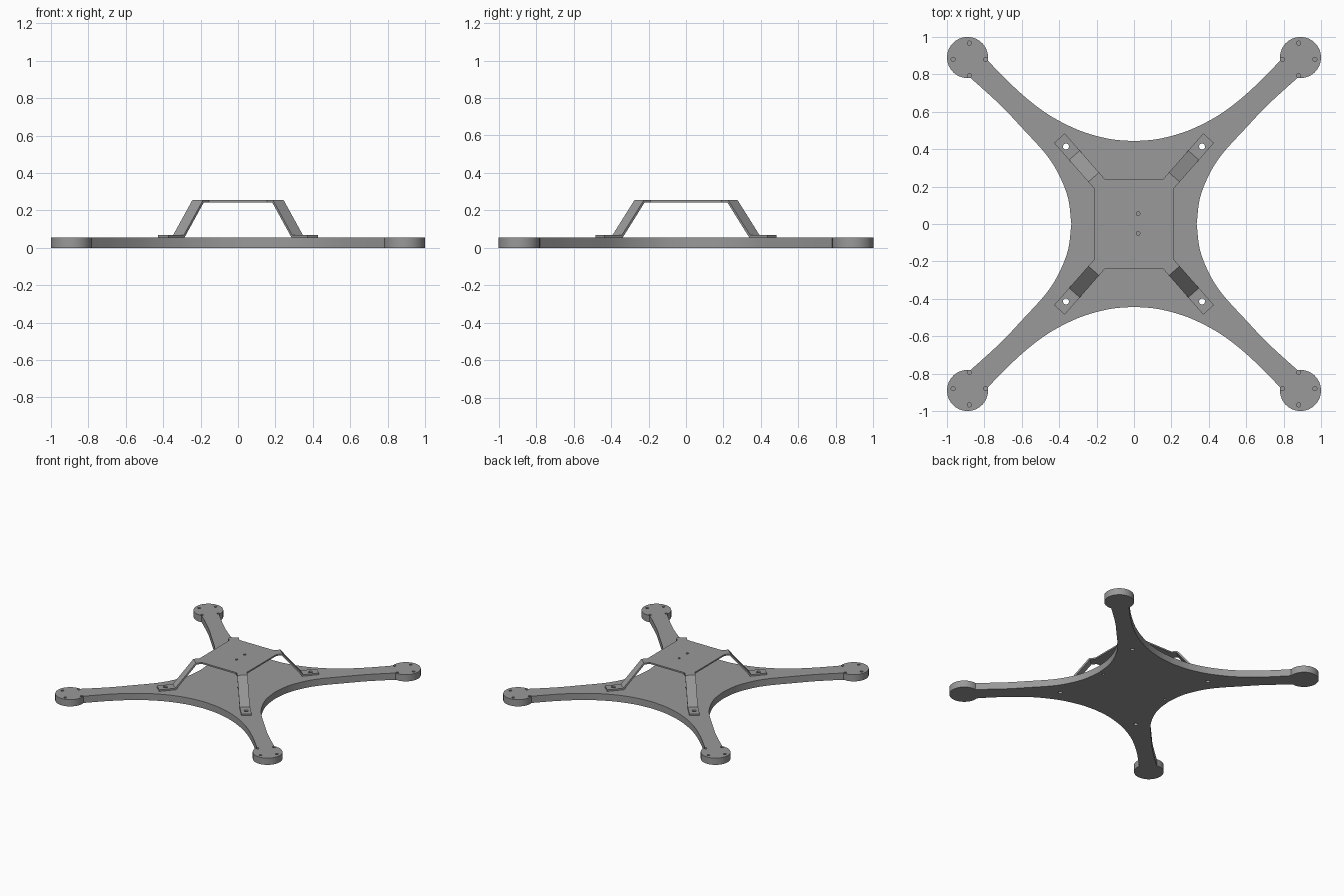
import bpy, bmesh, math
from mathutils import Vector, Matrix

if "Cube" in bpy.data.objects:
    bpy.data.objects.remove(bpy.data.objects["Cube"])

grey = bpy.data.materials.new("mid_grey")
grey.use_nodes = True
colour = (0.32, 0.32, 0.32, 1)
grey.diffuse_color = colour
grey.node_tree.nodes["Principled BSDF"].inputs["Base Color"].default_value = colour

QUADS = [(1, 1), (-1, 1), (-1, -1), (1, -1)]
PLATE_TOP = 0.055


def finish(name, bm):
    bmesh.ops.recalc_face_normals(bm, faces=bm.faces[:])
    mesh = bpy.data.meshes.new(name)
    bm.to_mesh(mesh)
    bm.free()
    mesh.materials.append(grey)
    obj = bpy.data.objects.new(name, mesh)
    bpy.context.collection.objects.link(obj)
    return obj


def activate(obj):
    bpy.ops.object.select_all(action="DESELECT")
    obj.select_set(True)
    bpy.context.view_layer.objects.active = obj


def drill(obj, holes):
    """Cut round holes given as (x, y, radius, z_low, z_high)."""
    bm = bmesh.new()
    for x, y, r, lo, hi in holes:
        bmesh.ops.create_cone(bm, cap_ends=True, segments=20, radius1=r, radius2=r, depth=hi - lo,
                              matrix=Matrix.Translation((x, y, (lo + hi) / 2)))
    cutter = finish("hole_cutter", bm)
    cutter.hide_render = True
    mod = obj.modifiers.new("holes", "BOOLEAN")
    mod.operation, mod.solver, mod.object = "DIFFERENCE", "EXACT", cutter
    activate(obj)
    bpy.ops.object.modifier_apply(modifier=mod.name)
    bpy.data.objects.remove(cutter)


def smooth(obj):
    activate(obj)
    bpy.ops.object.shade_smooth_by_angle(angle=math.radians(25))


def spline(points, steps=5):
    """Catmull-Rom curve through the points."""
    pts = [Vector(p) for p in points]
    pts = [2 * pts[0] - pts[1]] + pts + [2 * pts[-1] - pts[-2]]
    out = []
    for a, b, c, d in zip(pts, pts[1:], pts[2:], pts[3:]):
        for i in range(steps):
            t = i / steps
            out.append(0.5 * (2 * b + (c - a) * t + (2 * a - 5 * b + 4 * c - d) * t * t
                              + (3 * b - a - 3 * c + d) * t ** 3))
    return out + [pts[-2]]


# Outline of one quarter: long waist, round motor pad, short waist
upper = spline([(0, .443), (.12, .453), (.24, .482), (.34, .521), (.45, .58),
                (.55, .652), (.65, .74), (.73, .82), (.77, .862)])
lower = spline([(.862, .77), (.8, .715), (.7, .622), (.6, .515), (.475, .378),
                (.405, .27), (.353, .14), (.335, 0)])
pad = []
for i in range(29):
    a = math.radians(188 - i * 286 / 28)
    pad.append(Vector((.89 + .11 * math.cos(a), .89 + .11 * math.sin(a))))
quarter = upper + pad + lower
outline = []
for sx, sy in QUADS:
    part = quarter if sx * sy < 0 else quarter[::-1]
    outline += [(p.x * sx, p.y * sy) for p in part][:-1]


def frame_mesh():
    """Whole plate with a chamfered lower rim."""
    bm = bmesh.new()
    rim = [bm.verts.new((x, y, 0)) for x, y in outline]
    base = bm.faces.new(rim)
    bmesh.ops.inset_region(bm, faces=[base], thickness=.01, use_boundary=True, use_even_offset=True)
    for v in rim:
        v.co.z = .015
    top = [bm.verts.new((v.co.x, v.co.y, PLATE_TOP)) for v in rim]
    n = len(rim)
    for i in range(n):
        j = (i + 1) % n
        bm.faces.new((rim[i], rim[j], top[j], top[i]))
    bm.faces.new(top)
    return bm


def slice_off(bm, sx, sy, keep_outside):
    """Cut across an arm at its seam and cap the cut."""
    normal = Vector((sx, sy, 0)).normalized()
    res = bmesh.ops.bisect_plane(bm, geom=bm.verts[:] + bm.edges[:] + bm.faces[:],
                                 plane_co=normal * .608, plane_no=normal,
                                 clear_inner=keep_outside, clear_outer=not keep_outside)
    edges = [e for e in res["geom_cut"] if isinstance(e, bmesh.types.BMEdge) and e.is_boundary]
    bmesh.ops.holes_fill(bm, edges=edges, sides=0)


# Central body with bolt holes and shallow underside holes
bm = frame_mesh()
for sx, sy in QUADS:
    slice_off(bm, sx, sy, False)
body = finish("body_plate", bm)
drill(body, [(.364 * sx, .414 * sy, .016, -.02, .1) for sx, sy in QUADS]
      + [(.07 * s, -.09 * s, .01, .03, .1) for s in (1, -1)]
      + [(.295 * s, 0, .01, -.02, .02) for s in (1, -1)])
smooth(body)

# Four arms with motor screw holes
for sx, sy in QUADS:
    bm = frame_mesh()
    slice_off(bm, sx, sy, True)
    name = ("back_" if sy > 0 else "front_") + ("left" if sx > 0 else "right")
    arm = finish(name + "_arm", bm)
    drill(arm, [((.88 + dx) * sx, (.88 + dy) * sy, .011, .025, .1)
                for dx, dy in ((.087, 0), (-.087, 0), (0, .087), (0, -.087))])
    smooth(arm)

    # Bent bracket leg: tab, slope and foot
    profile = [(0, .255), (.047, .255), (.203, .068), (.325, .068),
               (.325, PLATE_TOP), (.197, PLATE_TOP), (.041, .243), (0, .243)]
    along, across = Vector((.66, .751, 0)), Vector((.751, -.66, 0))
    start = Vector((.1845, .215, 0))
    bm = bmesh.new()
    sides = []
    for w in (-.038, .038):
        ring = []
        for s, z in profile:
            p = start + along * s + across * w
            ring.append(bm.verts.new((p.x * sx, p.y * sy, z)))
        sides.append(ring)
        bm.faces.new(ring)
    for i in range(len(profile)):
        j = (i + 1) % len(profile)
        bm.faces.new((sides[0][i], sides[0][j], sides[1][j], sides[1][i]))
    leg = finish(name + "_bracket_leg", bm)
    drill(leg, [(.364 * sx, .414 * sy, .016, .03, .1)])

# Raised octagonal top plate
bm = bmesh.new()
corners = []
for sx, sy in QUADS:
    pair = [(.213 * sx, .19 * sy), (.156 * sx, .24 * sy)]
    corners += pair if sx * sy > 0 else pair[::-1]
face = bm.faces.new([bm.verts.new((x, y, .243)) for x, y in corners])
ext = bmesh.ops.extrude_face_region(bm, geom=[face], use_keep_orig=True)
bmesh.ops.translate(bm, vec=(0, 0, .012), verts=[v for v in ext["geom"] if isinstance(v, bmesh.types.BMVert)])
plate = finish("top_plate", bm)
drill(plate, [(.022, y, .01, .2, .3) for y in (.055, -.05)])
